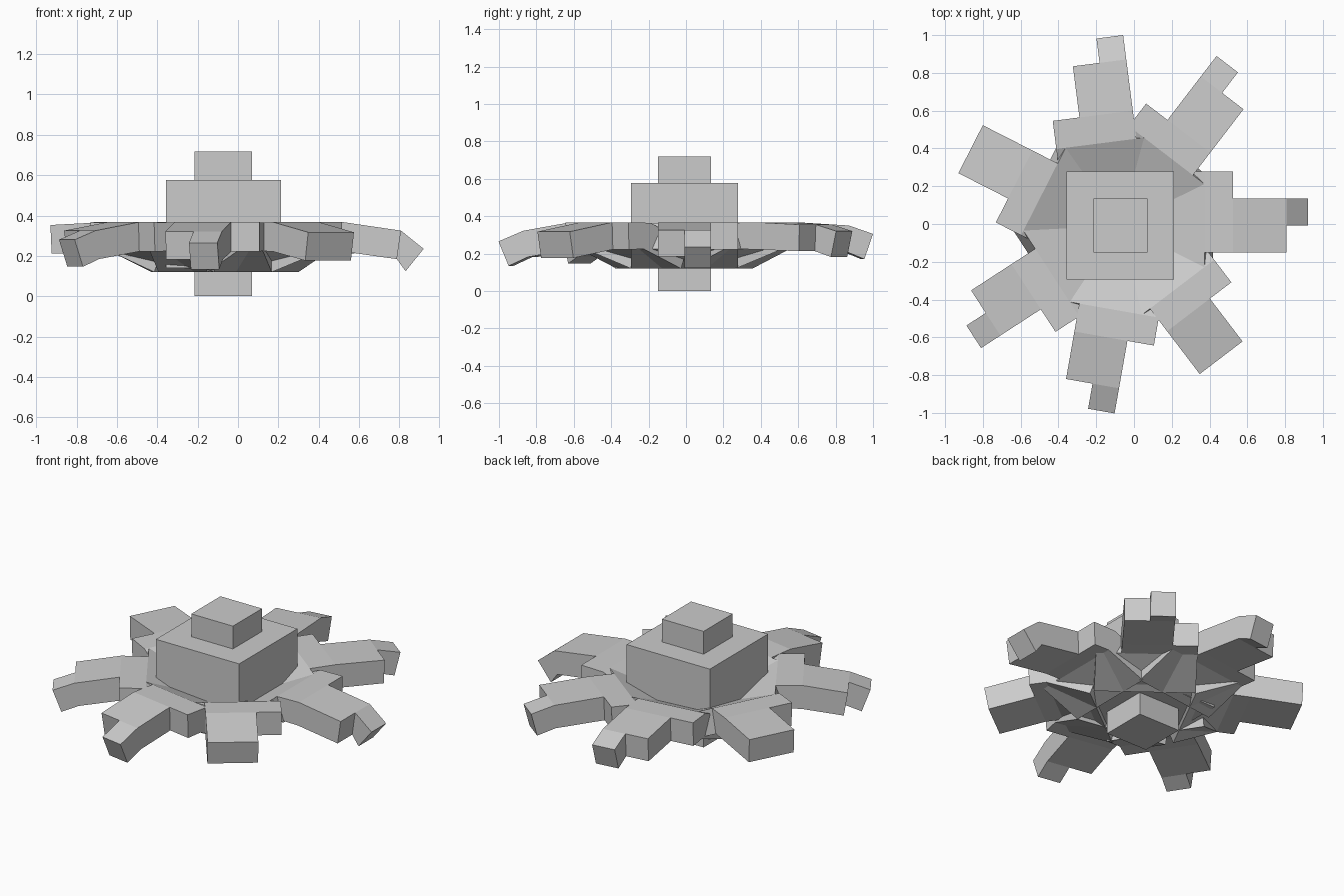
import bpy, bmesh, math
from mathutils import Matrix, Vector

if "Cube" in bpy.data.objects:
    bpy.data.objects.remove(bpy.data.objects["Cube"])

U = 0.1425              # block size shared by every part
CX, CY = -0.072, -0.008  # axis of the stem


def new_object(name, bm):
    bmesh.ops.recalc_face_normals(bm, faces=bm.faces)
    mesh = bpy.data.meshes.new(name)
    bm.to_mesh(mesh)
    bm.free()
    ob = bpy.data.objects.new(name, mesh)
    bpy.context.collection.objects.link(ob)
    return ob


def block(name, width, z0, z1):
    bm = bmesh.new()
    m = Matrix.Translation((CX, CY, (z0 + z1) / 2)) @ Matrix.Diagonal((width, width, z1 - z0, 1))
    bmesh.ops.create_cube(bm, size=1, matrix=m)
    return new_object(name, bm)


def below(a, b):
    """Point one block thickness under b, square to the line a-b."""
    d = (Vector(b) - Vector(a)).normalized()
    return (b[0] + d.y * U, b[1] - d.x * U)


def leaf(name, angle, end, tip=None, tip_col=0):
    # side profile: (top point, bottom point) as radius and height
    shoulder = (0.595, 0.367)
    stations = [((0.19, 0.252), (0.24, 0.12)),
                ((0.445, 0.364), (0.49, 0.224)),
                (shoulder, (0.59, 0.222)),
                (end, below(shoulder, end))]
    # block columns used by each row, stepping narrower outwards
    rows = [range(-2, 2), range(-1, 2), range(-1, 1)]
    if tip:
        stations.append((tip, below(end, tip)))
        rows.append([tip_col])
    cells = [(s, c) for s, cols in enumerate(rows) for c in cols]
    bm = bmesh.new()
    verts, count = {}, {}

    def vert(key):
        if key not in verts:
            s, c, k = key
            r, z = stations[s][k]
            verts[key] = bm.verts.new((r, c * U, z))
        return verts[key]

    # keep only the outer faces of the joined blocks
    for s, c in cells:
        a, b = (s, c), (s, c + 1)
        d, e = (s + 1, c), (s + 1, c + 1)
        quads = [[(*p, k) for p in (a, b, e, d)] for k in (0, 1)]
        quads += [[(*p, 0), (*q, 0), (*q, 1), (*p, 1)]
                  for p, q in ((a, b), (b, e), (e, d), (d, a))]
        for q in quads:
            key = frozenset(q)
            count[key] = None if key in count else q
    for q in count.values():
        if q:
            bm.faces.new([vert(k) for k in q])
    bmesh.ops.transform(bm, verts=bm.verts, matrix=Matrix.Translation((CX, CY, 0))
                        @ Matrix.Rotation(math.radians(angle), 4, 'Z'))
    return new_object(name, bm)


# stem, body and cap
block("stem", 2 * U, 0.0, 0.145)
block("body", 4 * U, 0.14, 0.577)
block("cap", 2 * U, 0.575, 0.718)

# ring of drooping leaves: angle, end of blade, end of tip, tip column
leaves = [(0, (0.88, 0.325), (0.992, 0.235), 0),
          (52.5, (0.885, 0.355), (1.022, 0.32), 0),
          (97.3, (0.868, 0.35), (0.998, 0.305), -1),
          (153, (0.89, 0.353), None, 0),
          (213, (0.85, 0.325), (0.972, 0.28), 0),
          (260, (0.85, 0.322), (0.985, 0.265), 0),
          (307.3, (0.88, 0.317), None, 0)]
for i, (angle, end, tip, col) in enumerate(leaves):
    leaf(f"leaf_{i + 1}", angle, end, tip, col)
